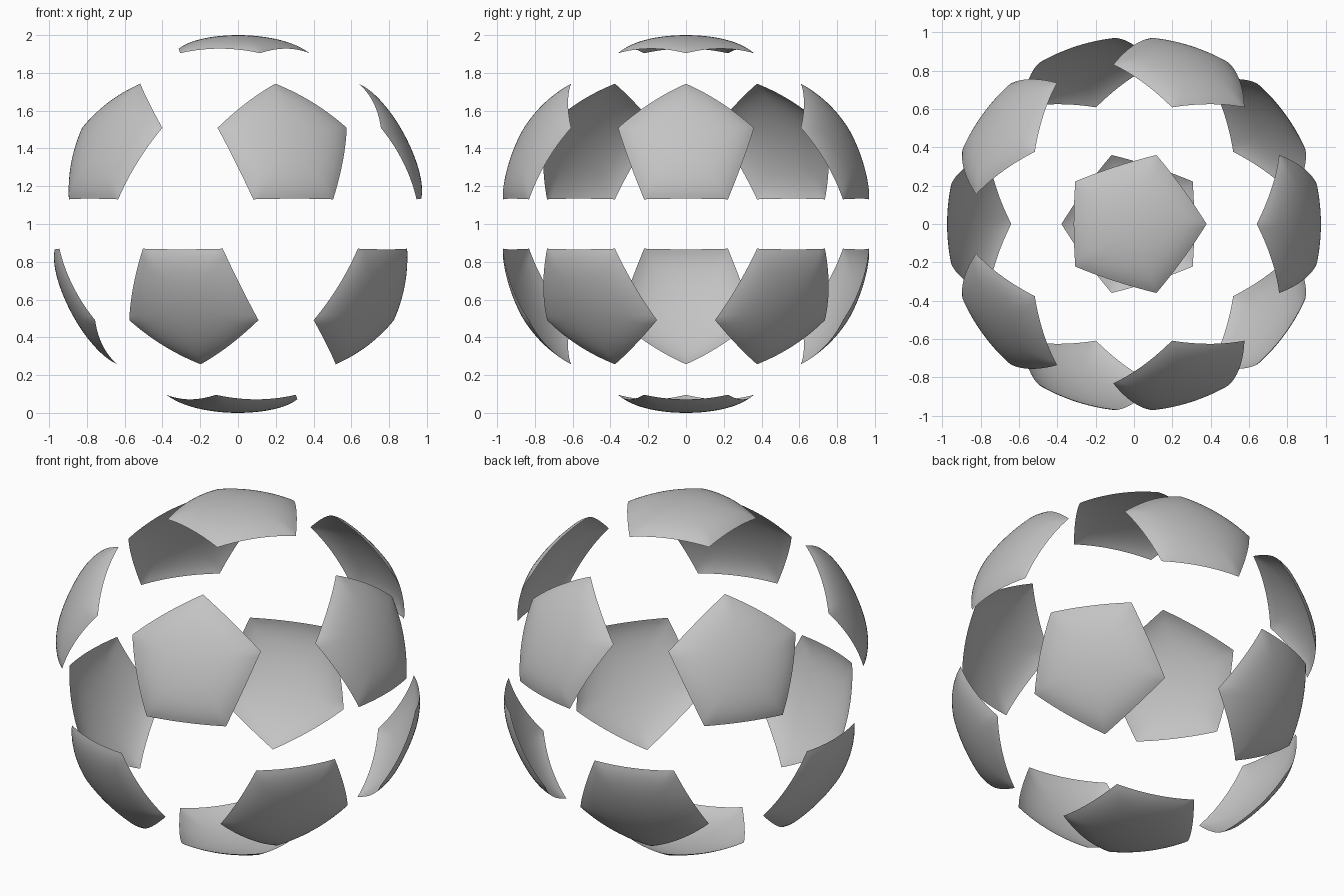
import bpy
import bmesh
from math import atan, cos, pi, radians, tan
from mathutils import Matrix, Vector

cube = bpy.data.objects.get("Cube")
if cube:
    bpy.data.objects.remove(cube, do_unlink=True)

CORNER = tan(radians(22.7))     # panel corner distance on the tangent plane
APOTHEM = CORNER * cos(pi / 5)
EDGE_DROP = 0.02                # how far the rounded rim sinks below the ball

gray = bpy.data.materials.new("panel_gray")
gray.use_nodes = True
gray.diffuse_color = (0.55, 0.55, 0.55, 1)
gray.node_tree.nodes["Principled BSDF"].inputs["Base Color"].default_value = gray.diffuse_color


def panel_mesh():
    """Curved pentagon facing +z with one corner towards +x."""
    bm = bmesh.new()
    bmesh.ops.create_circle(bm, cap_ends=True, segments=5, radius=CORNER)
    corner = max(bm.verts, key=lambda v: v.co.length).co
    turn = Vector((corner.x, corner.y)).angle_signed(Vector((1, 0)))
    bmesh.ops.rotate(bm, verts=bm.verts, matrix=Matrix.Rotation(-turn, 3, 'Z'))
    bmesh.ops.poke(bm, faces=bm.faces[:])
    bmesh.ops.subdivide_edges(bm, edges=bm.edges[:], cuts=13, use_grid_fill=True)
    sides = [Vector((cos(a), cos(a - pi / 2), 0))
             for a in (pi / 5 + i * 2 * pi / 5 for i in range(5))]
    for v in bm.verts:
        rim = max(v.co.dot(s) for s in sides) / APOTHEM
        v.co = Vector((v.co.x, v.co.y, 1)).normalized() * (1 - EDGE_DROP * rim ** 5)
    bmesh.ops.recalc_face_normals(bm, faces=bm.faces[:])
    bm.faces.ensure_lookup_table()
    if bm.faces[0].normal.z < 0:
        bmesh.ops.reverse_faces(bm, faces=bm.faces[:])
    for f in bm.faces:
        f.smooth = True
    mesh = bpy.data.meshes.new("panel")
    bm.to_mesh(mesh)
    bm.free()
    mesh.materials.append(gray)
    return mesh


mesh = panel_mesh()
centre = Matrix.Translation((0, 0, 1))


def add_panel(name, turn):
    panel = bpy.data.objects.new(name, mesh)
    panel.matrix_world = centre @ turn
    bpy.context.collection.objects.link(panel)


# One cap and a ring of five panels per half; the lower half is turned over
tilt = Matrix.Rotation(atan(2), 4, 'Y') @ Matrix.Rotation(pi, 4, 'Z')
for half, flip in (("upper", Matrix.Identity(4)), ("lower", Matrix.Rotation(pi, 4, 'Y'))):
    add_panel(half + "_cap_panel", flip)
    for i in range(5):
        around = Matrix.Rotation(i * 2 * pi / 5, 4, 'Z')
        add_panel(f"{half}_ring_panel_{i + 1}", flip @ around @ tilt)
